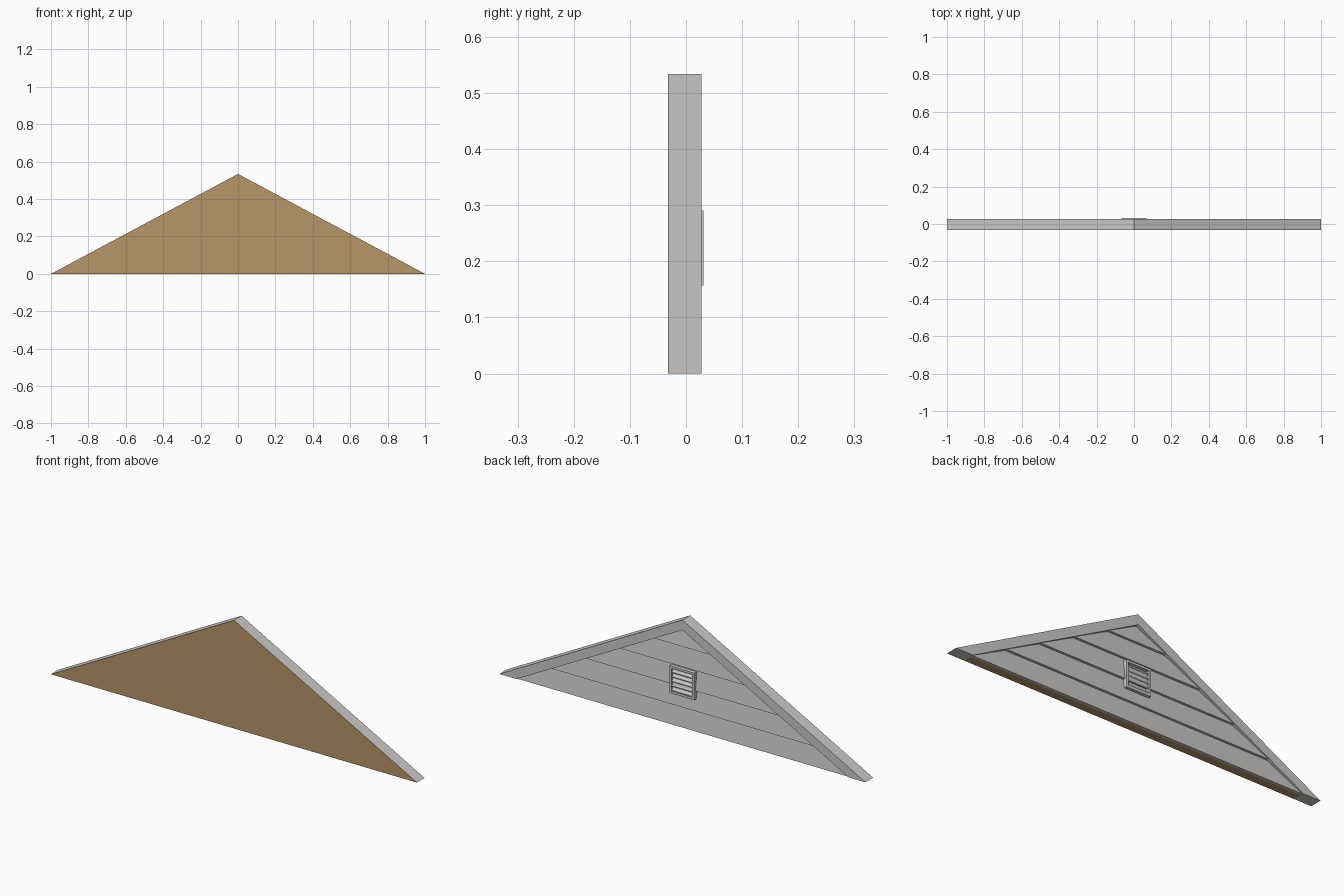
import bpy, bmesh

if "Cube" in bpy.data.objects:
    bpy.data.objects.remove(bpy.data.objects["Cube"])

H = 0.534            # apex height at half width 1
HI = 0.484           # apex height inside the rake trim
FRONT, BACK = -0.032, 0.028


def material(name, rgb):
    m = bpy.data.materials.new(name)
    m.diffuse_color = (*rgb, 1)
    m.use_nodes = True
    m.node_tree.nodes["Principled BSDF"].inputs["Base Color"].default_value = m.diffuse_color
    return m


WOOD = material("tan wood", (0.47, 0.305, 0.138))
GREY = material("light grey paint", (0.60, 0.59, 0.575))


def loft(bm, a, b):
    """Solid between two matching rings of points."""
    va = [bm.verts.new(p) for p in a]
    vb = [bm.verts.new(p) for p in b]
    n = len(va)
    bm.faces.new(va)
    bm.faces.new(vb[::-1])
    for i in range(n):
        j = (i + 1) % n
        bm.faces.new((va[j], va[i], vb[i], vb[j]))


def slab(bm, profile, y0, y1):
    """Extrude an x-z profile along y."""
    loft(bm, [(x, y0, z) for x, z in profile], [(x, y1, z) for x, z in profile])


def finish(name, bm, mat):
    bmesh.ops.recalc_face_normals(bm, faces=bm.faces)
    me = bpy.data.meshes.new(name)
    bm.to_mesh(me)
    bm.free()
    me.materials.append(mat)
    ob = bpy.data.objects.new(name, me)
    bpy.context.collection.objects.link(ob)
    return ob


# wooden sheathing: full-size front skin plus core between the trims
bm = bmesh.new()
slab(bm, [(-1, 0), (1, 0), (0, H)], FRONT, FRONT + 0.001)
finish("front_panel", bm, WOOD)
bm = bmesh.new()
w = HI / H
slab(bm, [(-w, 0), (w, 0), (0, HI)], FRONT + 0.001, 0.009)
finish("wall_core", bm, WOOD)

# sloping rake trims
for side, name in ((1, "rake_trim_right"), (-1, "rake_trim_left")):
    bm = bmesh.new()
    slab(bm, [(side, 0), (0, H), (0, HI), (side * w, 0)], FRONT + 0.001, BACK)
    finish(name, bm, GREY)

# lapped siding boards, thick at the lower edge
PITCH = 0.1
for i in range(5):
    z0, z1 = i * PITCH, min((i + 1) * PITCH, HI)
    rings = []
    for z, y in ((z0, 0.023), (z1, 0.011)):
        hw = (HI - z) / H + 0.004
        rings.append([(-hw, 0.009, z), (hw, 0.009, z), (hw, y, z), (-hw, y, z)])
    bm = bmesh.new()
    loft(bm, *rings)
    finish(f"siding_board_{i + 1}", bm, GREY)

# louvred vent: frame and tilted slats
VX, V0, V1, T = 0.068, 0.157, 0.291, 0.011
bm = bmesh.new()
for s in (-1, 1):
    slab(bm, [(s * VX, V0), (s * VX, V1), (s * (VX - T), V1), (s * (VX - T), V0)], 0.01, 0.031)
for z in (V0, V1 - T):
    x = VX - T
    slab(bm, [(-x, z), (x, z), (x, z + T), (-x, z + T)], 0.01, 0.031)
finish("vent_frame", bm, GREY)

bm = bmesh.new()
step = (V1 - V0 - 2 * T) / 5
for i in range(5):
    z = V0 + T + i * step
    prof = [(0.028, z), (0.028, z + 0.004), (0.015, z + step), (0.015, z + step - 0.004)]
    x = VX - T
    loft(bm, [(-x, y, zz) for y, zz in prof], [(x, y, zz) for y, zz in prof])
finish("vent_slats", bm, GREY)
